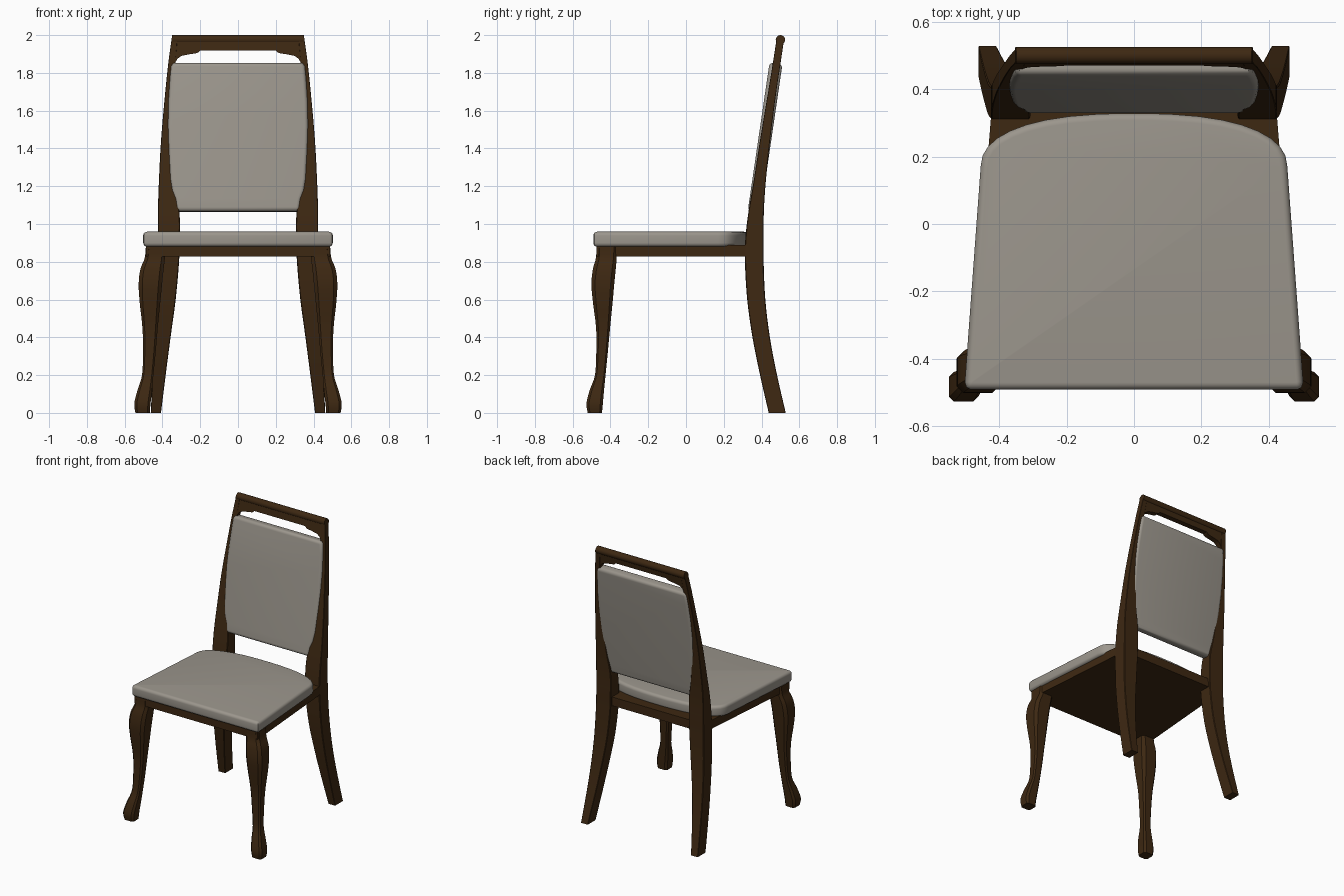
import bpy, bmesh, math
from mathutils import Vector

if "Cube" in bpy.data.objects:
    bpy.data.objects.remove(bpy.data.objects["Cube"])


def material(name, rgb):
    m = bpy.data.materials.new(name)
    m.diffuse_color = (*rgb, 1)
    m.use_nodes = True
    m.node_tree.nodes["Principled BSDF"].inputs["Base Color"].default_value = m.diffuse_color
    return m


WOOD = material("dark_wood", (0.047, 0.021, 0.006))
FABRIC = material("grey_fabric", (0.33, 0.305, 0.265))


def finish(bm, name, mat, mirror=False, angle=35):
    bmesh.ops.recalc_face_normals(bm, faces=bm.faces)
    me = bpy.data.meshes.new(name)
    bm.to_mesh(me)
    bm.free()
    me.materials.append(mat)
    ob = bpy.data.objects.new(name, me)
    bpy.context.collection.objects.link(ob)
    if mirror:
        ob.modifiers.new("mirror", 'MIRROR')
    bpy.ops.object.select_all(action='DESELECT')
    ob.select_set(True)
    bpy.context.view_layer.objects.active = ob
    bpy.ops.object.shade_smooth_by_angle(angle=math.radians(angle))
    return ob


def smooth_rows(rows, steps):
    # Catmull-Rom interpolation between key sections
    out = []
    for i in range(len(rows) - 1):
        a, b, c, d = (Vector(rows[max(0, min(len(rows) - 1, i + k))]) for k in (-1, 0, 1, 2))
        for s in range(steps):
            t = s / steps
            out.append(b + 0.5 * t * (c - a + t * (2 * a - 5 * b + 4 * c - d + t * (3 * (b - c) + d - a))))
    return out + [Vector(rows[-1])]


def loft(name, rows, chamfer, steps=4):
    # rows: (z, x0, x1, y0, y1) rectangular sections with clipped corners
    bm = bmesh.new()
    rings = []
    for z, x0, x1, y0, y1 in smooth_rows([Vector(r) for r in rows], steps):
        c = chamfer * min(x1 - x0, y1 - y0)
        pts = [(x0 + c, y0), (x1 - c, y0), (x1, y0 + c), (x1, y1 - c),
               (x1 - c, y1), (x0 + c, y1), (x0, y1 - c), (x0, y0 + c)]
        rings.append([bm.verts.new((x, y, z)) for x, y in pts])
    for a, b in zip(rings, rings[1:]):
        for i in range(8):
            j = (i + 1) % 8
            bm.faces.new((a[i], a[j], b[j], b[i]))
    bm.faces.new(rings[0])
    bm.faces.new(rings[-1])
    return finish(bm, name, WOOD, mirror=True)


def prism(name, front, offset, mat, bevel=0, segments=5):
    # extrude an outline and round the rims of both caps
    bm = bmesh.new()
    f = bm.faces.new([bm.verts.new(p) for p in front])
    new = bmesh.ops.extrude_face_region(bm, geom=[f])["geom"]
    bmesh.ops.translate(bm, vec=offset, verts=[v for v in new if isinstance(v, bmesh.types.BMVert)])
    bmesh.ops.recalc_face_normals(bm, faces=bm.faces)
    if bevel:
        caps = sorted(bm.faces, key=lambda g: -len(g.verts))[:2]
        rim = {e for g in caps for e in g.edges}
        bmesh.ops.bevel(bm, geom=list(rim), offset=bevel, segments=segments,
                        profile=0.5, affect='EDGES', clamp_overlap=True)
    return finish(bm, name, mat)


def both_sides(half):
    # complete a right-hand outline with its left-hand mirror
    return half + [(-x, y) for x, y in reversed(half)]


# Front cabriole legs
loft("front_leg", [
    (0.00, 0.467, 0.543, -0.520, -0.445),
    (0.05, 0.463, 0.549, -0.527, -0.440),
    (0.12, 0.455, 0.532, -0.510, -0.434),
    (0.20, 0.448, 0.508, -0.482, -0.426),
    (0.32, 0.436, 0.503, -0.475, -0.414),
    (0.45, 0.425, 0.506, -0.476, -0.402),
    (0.58, 0.412, 0.520, -0.492, -0.389),
    (0.68, 0.402, 0.526, -0.501, -0.380),
    (0.76, 0.394, 0.517, -0.493, -0.372),
    (0.82, 0.387, 0.494, -0.477, -0.367),
    (0.88, 0.385, 0.488, -0.474, -0.365)], 0.16)

# Rear legs running up into the back posts
loft("back_post", [
    (0.00, 0.408, 0.462, 0.438, 0.528),
    (0.20, 0.383, 0.452, 0.392, 0.482),
    (0.40, 0.357, 0.442, 0.352, 0.444),
    (0.60, 0.330, 0.434, 0.324, 0.420),
    (0.80, 0.312, 0.427, 0.312, 0.411),
    (0.92, 0.308, 0.425, 0.314, 0.411),
    (1.06, 0.310, 0.424, 0.330, 0.412),
    (1.22, 0.335, 0.419, 0.357, 0.422),
    (1.45, 0.348, 0.407, 0.393, 0.446),
    (1.70, 0.342, 0.385, 0.435, 0.478),
    (1.86, 0.330, 0.368, 0.461, 0.502),
    (1.97, 0.322, 0.353, 0.478, 0.518)], 0.04)

# Seat frame slab
frame = both_sides([(0.488, -0.474), (0.425, 0.31), (0.42, 0.395)])
prism("seat_frame", [(x, y, 0.828) for x, y in frame], (0, 0, 0.062), WOOD)

# Seat cushion: tapered, with a curved rear edge
seat = [(0.485, -0.491), (0.497, -0.485), (0.502, -0.47), (0.455, 0.17)]
for k in range(1, 10):
    a = math.radians(k * 10)
    seat.append((0.455 * math.cos(a) ** 0.8, 0.17 + 0.158 * math.sin(a) ** 0.9))
seat[-1] = (0.05, 0.328)
prism("seat_cushion", [(x, y, 0.88) for x, y in both_sides(seat)], (0, 0, 0.079), FABRIC, 0.032)

# Leaning upholstered back panel
panel = both_sides([(0.315, 1.07), (0.328, 1.085), (0.334, 1.13), (0.352, 1.18), (0.361, 1.24),
                    (0.369, 1.40), (0.372, 1.52), (0.369, 1.65), (0.361, 1.77), (0.354, 1.84),
                    (0.340, 1.855)])
prism("back_cushion", [(x, 0.327 + (z - 1.07) * 0.147, z) for x, z in panel],
      (0, 0.068, -0.010), FABRIC, 0.02)

# Top rail with small corner brackets and a rolled top edge
rail = both_sides([(0.20, 1.918), (0.215, 1.905), (0.26, 1.898), (0.30, 1.890), (0.32, 1.875),
                   (0.332, 1.855), (0.368, 1.855), (0.351, 1.985)])
prism("top_rail", [(x, 0.460 + (z - 1.855) * 0.17, z) for x, z in rail], (0, 0.038, 0), WOOD)

bm = bmesh.new()
ring = [(0.500 + 0.025 * math.cos(k * math.pi / 10), 1.975 + 0.025 * math.sin(k * math.pi / 10))
        for k in range(20)]
ends = [[bm.verts.new((s * (0.354 - (z - 1.95) * 0.1), y, z)) for y, z in ring] for s in (-1, 1)]
for i in range(20):
    j = (i + 1) % 20
    bm.faces.new((ends[0][i], ends[0][j], ends[1][j], ends[1][i]))
for e in ends:
    bm.faces.new(e)
finish(bm, "rolled_top_edge", WOOD)
